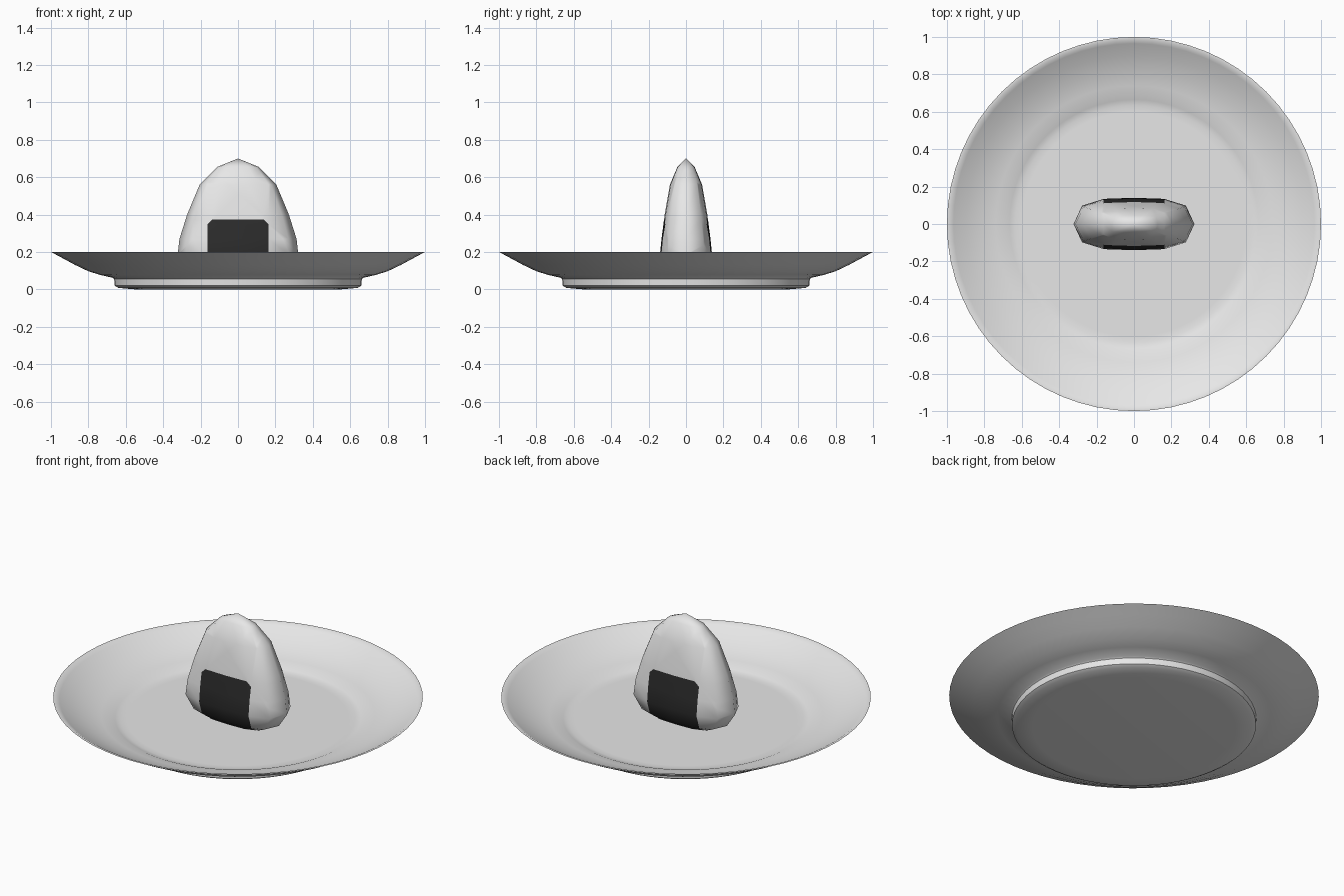
import bpy, bmesh, math
from mathutils import Vector

if "Cube" in bpy.data.objects:
    bpy.data.objects.remove(bpy.data.objects["Cube"])


def material(name, rgb):
    m = bpy.data.materials.new(name)
    m.diffuse_color = (*rgb, 1)
    m.use_nodes = True
    m.node_tree.nodes["Principled BSDF"].inputs["Base Color"].default_value = m.diffuse_color
    return m


def finish(name, bm, mats, angle):
    bmesh.ops.recalc_face_normals(bm, faces=bm.faces[:])
    me = bpy.data.meshes.new(name)
    bm.to_mesh(me)
    bm.free()
    for m in mats:
        me.materials.append(m)
    ob = bpy.data.objects.new(name, me)
    bpy.context.collection.objects.link(ob)
    bpy.ops.object.select_all(action='DESELECT')
    ob.select_set(True)
    bpy.context.view_layer.objects.active = ob
    bpy.ops.object.shade_smooth_by_angle(angle=math.radians(angle))
    return ob


def loft(bm, rings):
    """Join rings of points; a ring with one point is a pole."""
    vr = [[bm.verts.new(p) for p in r] for r in rings]
    for a, b in zip(vr, vr[1:]):
        n = max(len(a), len(b))
        for i in range(n):
            j = (i + 1) % n
            if len(a) == 1:
                bm.faces.new((a[0], b[i], b[j]))
            elif len(b) == 1:
                bm.faces.new((a[i], a[j], b[0]))
            else:
                bm.faces.new((a[i], a[j], b[j], b[i]))


white = material("rice_white", (0.8, 0.8, 0.8))
glaze = material("plate_white", (0.8, 0.8, 0.8))
dark = material("seaweed_black", (0.025, 0.025, 0.025))

# Plate: revolved profile with foot, stepped floor and thin rim
profile = [(0, 0), (.55, 0), (.64, .008), (.66, .02), (.662, .055), (.67, .062),
           (.74, .078), (.8, .097), (.87, .13), (.94, .168), (1, .2),
           (.985, .2), (.965, .188), (.9, .153), (.82, .118), (.74, .096),
           (.69, .088), (.665, .077), (.635, .07), (.6, .07), (0, .07)]
N = 64
bm = bmesh.new()
loft(bm, [[(0, 0, z)] if r == 0 else
          [(r * math.cos(2 * math.pi * i / N), r * math.sin(2 * math.pi * i / N), z)
           for i in range(N)] for r, z in profile])
finish("plate", bm, [glaze], 40)

# Rice ball: flattened twelve-sided section, tapering to a point
quarter = [(1, 0), (.86, .7), (.5, .96), (0, 1)]
section = quarter + [(-x, y) for x, y in quarter[2::-1]]
section += [(x, -y) for x, y in section[-2:0:-1]]
levels = [(.07, 0, 0), (.07, .2, .09), (.1, .27, .122), (.18, .323, .14),
          (.27, .313, .131), (.4, .272, .114), (.56, .205, .086),
          (.655, .11, .046), (.7, 0, 0)]
bm = bmesh.new()
loft(bm, [[(0, 0, z)] if a == 0 else [(a * x, b * y, z) for x, y in section]
          for z, a, b in levels])

# Seaweed wrap: cut its outline into the surface, then colour inside it
W, H, C = .163, .373, .51
cuts = [((W, 0, 0), (1, 0, 0)), ((-W, 0, 0), (1, 0, 0)), ((0, 0, H), (0, 0, 1)),
        ((0, 0, C), (1, 0, 1)), ((0, 0, C), (-1, 0, 1))]
for co, no in cuts:
    bmesh.ops.bisect_plane(bm, geom=bm.verts[:] + bm.edges[:] + bm.faces[:],
                           plane_co=co, plane_no=Vector(no).normalized(), dist=1e-5)
for f in bm.faces:
    c = f.calc_center_median()
    f.material_index = int(abs(c.x) < W and c.z < H and abs(c.x) + c.z < C)
finish("rice_ball", bm, [white, dark], 60)
